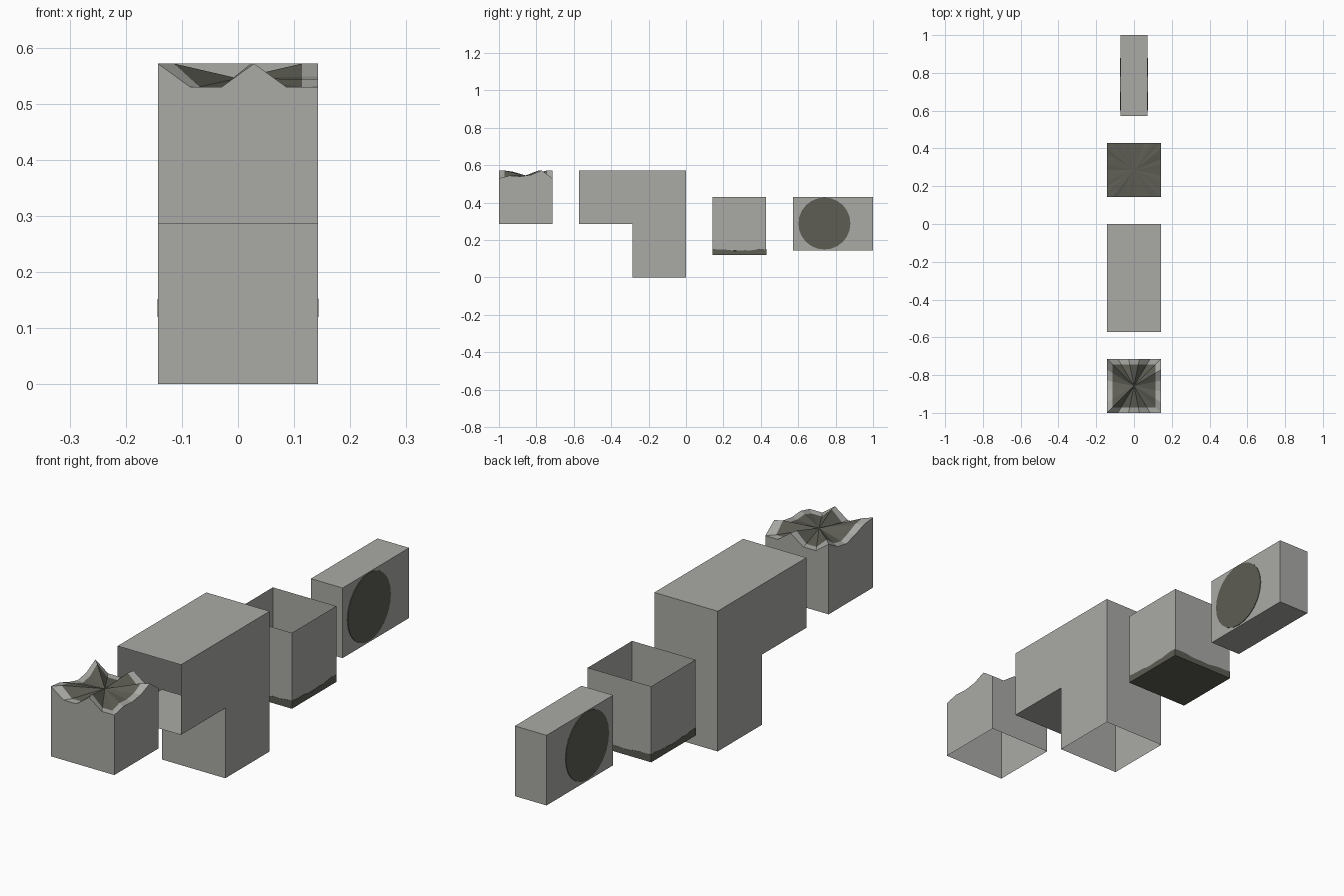
import bpy, bmesh, math

if "Cube" in bpy.data.objects:
    bpy.data.objects.remove(bpy.data.objects["Cube"])

U = 2 / 7          # one module of the model
H = U / 2


def material(name, rgb):
    m = bpy.data.materials.new(name)
    m.diffuse_color = (*rgb, 1)
    m.use_nodes = True
    m.node_tree.nodes["Principled BSDF"].inputs["Base Color"].default_value = m.diffuse_color
    return m


LIGHT = material("light grey", (0.40, 0.40, 0.38))
DARK = material("dark grey", (0.11, 0.11, 0.09))


def finish(name, bm, mats):
    bmesh.ops.recalc_face_normals(bm, faces=bm.faces)
    me = bpy.data.meshes.new(name)
    bm.to_mesh(me)
    bm.free()
    for m in mats:
        me.materials.append(m)
    ob = bpy.data.objects.new(name, me)
    bpy.context.collection.objects.link(ob)
    return ob


def square_ring(half, cy, n=5):
    """Points around a square, n per side, starting at the front left corner."""
    corners = [(-1, -1), (1, -1), (1, 1), (-1, 1)]
    pts = []
    for i, (ax, ay) in enumerate(corners):
        bx, by = corners[(i + 1) % 4]
        for k in range(n):
            t = k / n
            pts.append((half * (ax + (bx - ax) * t), cy + half * (ay + (by - ay) * t)))
    return pts


def add_ring(bm, pts, heights):
    return [bm.verts.new((x, y, z)) for (x, y), z in zip(pts, heights)]


def bridge(bm, a, b, mat=0):
    n = len(a)
    for i in range(n):
        j = (i + 1) % n
        bm.faces.new((a[i], a[j], b[j], b[i])).material_index = mat


# Broken stump: open below, jagged rim, dark sunken centre
lo, mid, hi = 0.53, 0.544, 2 * U
rim = [hi, lo, lo, hi, lo,           # front
       lo, mid, 0.540, 0.548, hi,    # right
       lo, lo, hi, lo, lo,           # back
       hi, 0.54, lo, 0.545, 0.565]   # left
cy = -1 + H
bm = bmesh.new()
outer = square_ring(H, cy)
base = add_ring(bm, outer, [U] * 20)
top = add_ring(bm, outer, rim)
inner = add_ring(bm, square_ring(H * 0.8, cy), rim)
bridge(bm, base, top)
bridge(bm, top, inner)
centre = bm.verts.new((0, cy, 0.545))
for i in range(20):
    bm.faces.new((inner[i], inner[(i + 1) % 20], centre)).material_index = 1
finish("broken_block", bm, [LIGHT, DARK])

# Elbow duct: hollow, open at the front and at the bottom
profile = [(0, 0), (0, 2 * U), (-2 * U, 2 * U), (-2 * U, U), (-U, U), (-U, 0)]
bm = bmesh.new()
left = [bm.verts.new((-H, y, z)) for y, z in profile]
right = [bm.verts.new((H, y, z)) for y, z in profile]
bm.faces.new(left)
bm.faces.new(right[::-1])
for i in (0, 1, 3, 4):
    bm.faces.new((left[i], left[i + 1], right[i + 1], right[i]))
finish("elbow_duct", bm, [LIGHT])

# Open bin: four thin walls
cy = U
bm = bmesh.new()
ring = square_ring(H, cy, 1)
bridge(bm, add_ring(bm, ring, [H] * 4), add_ring(bm, ring, [3 * H] * 4))
finish("bin_walls", bm, [LIGHT])

# Dark bin base with a slightly wavy upper edge
bm = bmesh.new()
ring = square_ring(H + 0.001, cy, 10)
wave = [0.147 + 0.004 * math.cos(i * 2 * math.pi / 10) + 0.002 * math.sin(i * 2.1)
        for i in range(40)]
low = add_ring(bm, ring, [0.12] * 40)
high = add_ring(bm, ring, wave)
bridge(bm, low, high)
bm.faces.new(low)
floor = bm.verts.new((0, cy, 0.146))
for i in range(40):
    bm.faces.new((high[i], high[(i + 1) % 40], floor))
finish("bin_base", bm, [DARK])

# Slab at the back
bm = bmesh.new()
bmesh.ops.create_cube(bm, size=1)
bmesh.ops.scale(bm, vec=(H, 1.5 * U, U), verts=bm.verts)
bmesh.ops.translate(bm, vec=(0, 1 - 0.75 * U, U), verts=bm.verts)
finish("slab", bm, [LIGHT])

# Dark round plate on each side of the slab
for name, s in (("round_plate_left", -1), ("round_plate_right", 1)):
    bm = bmesh.new()
    bmesh.ops.create_cone(bm, cap_ends=True, segments=24, radius1=0.139,
                          radius2=0.139, depth=0.003)
    ob = finish(name, bm, [DARK])
    ob.rotation_euler = (0, math.pi / 2, 0)
    ob.location = (s * (H / 2 + 0.001), 0.74, 0.288)
